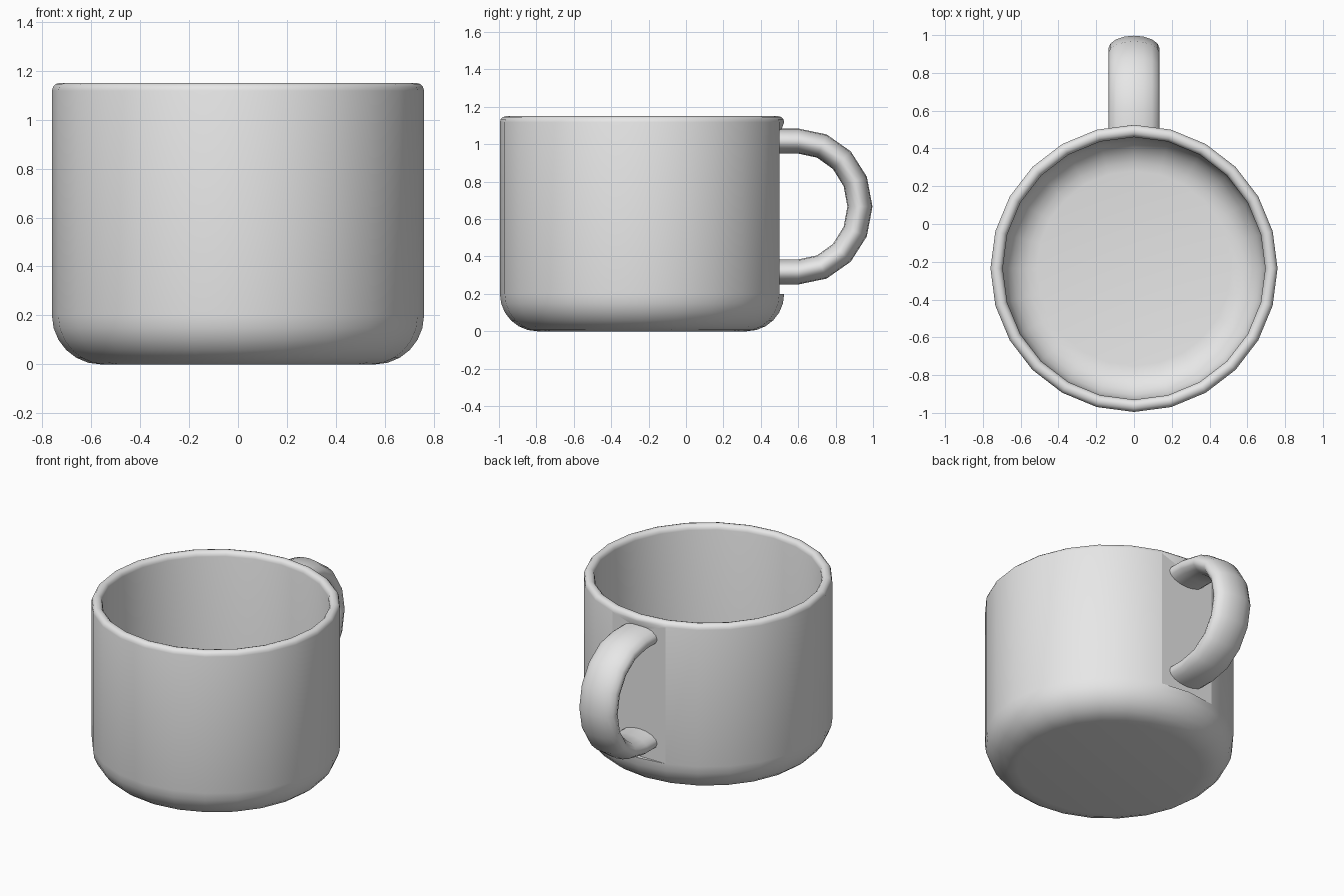
import bpy, bmesh
from math import sin, cos, pi, radians

cube = bpy.data.objects.get("Cube")
if cube:
    bpy.data.objects.remove(cube)

GREY = (0.8, 0.8, 0.8, 1)
mat = bpy.data.materials.new("ceramic grey")
mat.use_nodes = True
mat.diffuse_color = GREY
bsdf = next(n for n in mat.node_tree.nodes if n.type == 'BSDF_PRINCIPLED')
bsdf.inputs["Base Color"].default_value = GREY

CUP_Y, SEGS = -0.235, 24
R_OUT, R_IN, HEIGHT = 0.76, 0.695, 1.15


def finish(name, bm, angle):
    bmesh.ops.recalc_face_normals(bm, faces=bm.faces)
    mesh = bpy.data.meshes.new(name)
    bm.to_mesh(mesh)
    bm.free()
    mesh.materials.append(mat)
    obj = bpy.data.objects.new(name, mesh)
    bpy.context.collection.objects.link(obj)
    bpy.ops.object.select_all(action='DESELECT')
    obj.select_set(True)
    bpy.context.view_layer.objects.active = obj
    bpy.ops.object.shade_smooth_by_angle(angle=radians(angle))
    return obj


def arc(cr, cz, rad, a0, a1, steps):
    """Profile points (radius, height) along an arc, angles in degrees."""
    angles = [radians(a0 + (a1 - a0) * i / steps) for i in range(steps + 1)]
    return [(cr + rad * cos(a), cz + rad * sin(a)) for a in angles]


def bridge(bm, a, b):
    n = len(a)
    for i in range(n):
        j = (i + 1) % n
        bm.faces.new((a[i], a[j], b[j], b[i]))


# Cup: rounded base, straight wall, rounded rim, rounded inside floor
lip = (R_OUT - R_IN) / 2
profile = (arc(R_OUT - 0.2, 0.2, 0.2, -90, 0, 6)
           + arc(R_OUT - lip, HEIGHT - lip, lip, 0, 180, 6)
           + arc(R_IN - 0.18, 0.21, 0.18, 0, -90, 6))
bm = bmesh.new()
rings = []
for r, z in profile:
    rings.append([bm.verts.new((r * cos(2 * pi * i / SEGS),
                                CUP_Y + r * sin(2 * pi * i / SEGS), z))
                  for i in range(SEGS)])
for low, high in zip(rings, rings[1:]):
    bridge(bm, low, high)
bm.faces.new(rings[0])
bm.faces.new(rings[-1])

# Flat panel at the back of the wall, where the handle joins
back = SEGS // 4
(r_b, c_b, l_b), (r_t, c_t, l_t) = (ring[back - 1:back + 2] for ring in rings[6:8])
old = [f for f in c_b.link_faces if c_t in f.verts]
bmesh.ops.delete(bm, geom=old, context='FACES')
notch = bm.verts.new((0, l_b.co.y, 1.05))
panel = bm.faces.new((l_b, r_b, r_t, notch, l_t))
bm.faces.new((l_b, c_b, r_b))
bm.faces.new((l_t, notch, c_t))
bm.faces.new((notch, r_t, c_t))
for e in panel.edges:
    e.smooth = False
finish("cup", bm, 40)

# Handle: flattened oval section swept around a half loop
HAND_Y, HAND_Z, REACH, RISE = 0.60, 0.667, 0.33, 0.35
WIDE, THICK, SIDES, STEPS = 0.135, 0.067, 16, 8
path = [(0.48, RISE, pi / 2)]
for i in range(STEPS + 1):
    a = pi / 2 - pi * i / STEPS
    path.append((HAND_Y + REACH * cos(a), RISE * sin(a), a))
path.append((0.48, -RISE, -pi / 2))
bm = bmesh.new()
loops = []
for y, z, a in path:
    loop = []
    for k in range(SIDES):
        t = 2 * pi * k / SIDES
        out = THICK * sin(t)
        loop.append(bm.verts.new((WIDE * cos(t), y + out * cos(a),
                                  HAND_Z + z + out * sin(a))))
    loops.append(loop)
for a, b in zip(loops, loops[1:]):
    bridge(bm, a, b)
bm.faces.new(loops[0])
bm.faces.new(loops[-1])
finish("handle", bm, 50)
